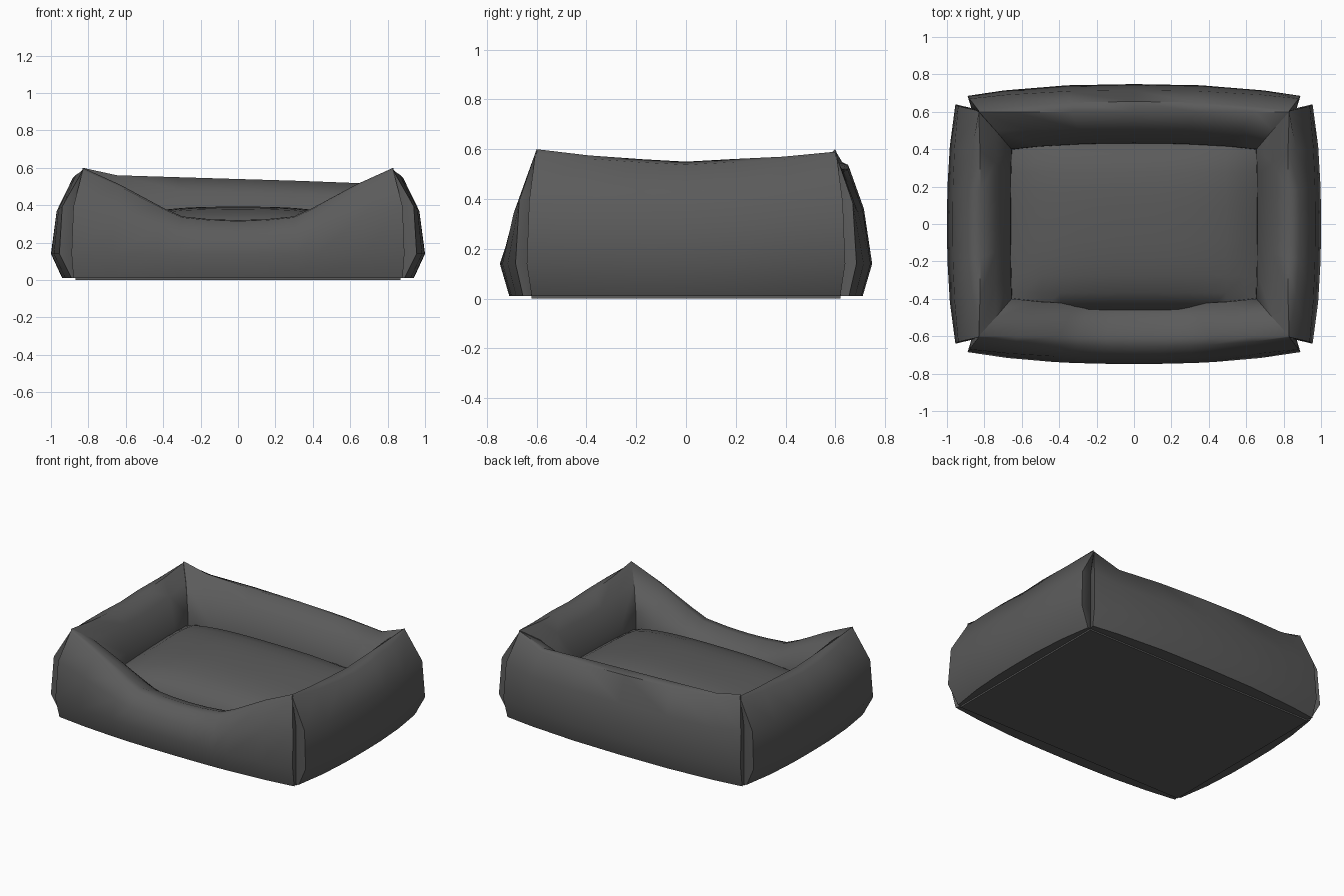
import bpy, bmesh, math

if "Cube" in bpy.data.objects:
    bpy.data.objects.remove(bpy.data.objects["Cube"])

mat = bpy.data.materials.new("charcoal fabric")
mat.diffuse_color = (0.105, 0.105, 0.105, 1)
mat.use_nodes = True
mat.node_tree.nodes["Principled BSDF"].inputs["Base Color"].default_value = mat.diffuse_color


def finish(name, bm):
    bmesh.ops.remove_doubles(bm, verts=bm.verts, dist=0.0005)
    bmesh.ops.recalc_face_normals(bm, faces=bm.faces)
    me = bpy.data.meshes.new(name)
    bm.to_mesh(me)
    bm.free()
    ob = bpy.data.objects.new(name, me)
    bpy.context.collection.objects.link(ob)
    me.materials.append(mat)
    bpy.ops.object.select_all(action='DESELECT')
    ob.select_set(True)
    bpy.context.view_layer.objects.active = ob
    bpy.ops.object.shade_smooth_by_angle(angle=math.radians(55))
    return ob


# Bolster profile points: (half length, outward at middle, outward at end, height)
# height > 1 means fixed height (value - 1), otherwise a fraction between 0.14 and the top
LONG = [(.88, .71, .655, 1.01), (.89, .748, .685, 1.14), (.88, .715, .67, .55),
        (.83, .655, .605, .97), (.83, .60, .60, 1.0), (.74, .51, .50, .82),
        (.655, .432, .40, .48), (.65, .43, .395, 1.2), (.70, .47, .45, 1.01)]
SIDE = [(.62, .94, .89, 1.01), (.64, 1.0, .955, 1.14), (.63, .97, .94, .55),
        (.605, .885, .83, .97), (.60, .82, .83, 1.0), (.50, .74, .74, .82),
        (.40, .66, .655, .48), (.395, .655, .65, 1.2), (.45, .70, .70, 1.01)]
SEAM_LONG, SEAM_SIDE = (.87, .62), (.62, .87)


def bolster(name, profile, seam, tops, place):
    bm = bmesh.new()
    rings = []

    def ring(s, top, pinch=False):
        verts = []
        for i, (a, dm, de, h) in enumerate(profile):
            f = abs(s) ** 2.5
            along, d = a * s, dm + (de - dm) * f
            if pinch and i < 3:
                along, d = math.copysign(seam[0], s), seam[1]
            z = h - 1 if h > 1 else .14 + (top - .14) * h
            verts.append(bm.verts.new(place(along, d, z)))
        rings.append(verts)

    # pinched seam rings close both ends
    ring(tops[0][0], tops[0][1], True)
    for s, top in tops:
        ring(s, top)
    ring(tops[-1][0], tops[-1][1], True)
    n = len(profile)
    for r0, r1 in zip(rings, rings[1:]):
        for i in range(n):
            j = (i + 1) % n
            q = [r0[i], r0[j], r1[j], r1[i]]
            bm.faces.new(q)
    bm.faces.new(rings[0])
    bm.faces.new(rings[-1])
    bmesh.ops.dissolve_degenerate(bm, dist=0.0005, edges=bm.edges)
    return finish(name, bm)


half = [(.18, .325), (.36, .34), (.48, .385), (.76, .51), (1, .6)]
front_tops = [(-s, t) for s, t in reversed(half)] + [(0, .32)] + half
back_tops = [(-1, .6), (-.78, .56), (-.4, .55), (0, .54), (.4, .53), (.78, .518), (1, .585)]
side_tops = [(-1, .6), (-.65, .575), (-.3, .56), (0, .55), (.3, .56), (.65, .57), (1, .59)]

bolster("front_bolster", LONG, SEAM_LONG, front_tops, lambda a, d, z: (a, -d, z))
bolster("back_bolster", LONG, SEAM_LONG, back_tops, lambda a, d, z: (a, d, z))
bolster("left_bolster", SIDE, SEAM_SIDE, side_tops, lambda a, d, z: (-d, a, z))
bolster("right_bolster", SIDE, SEAM_SIDE, side_tops, lambda a, d, z: (d, a, z))

# Domed cushion
bm = bmesh.new()
bmesh.ops.create_grid(bm, x_segments=14, y_segments=10, size=1)
for v in bm.verts:
    u, w = v.co.x, v.co.y
    dome = (1 - abs(u) ** 3) * (1 - abs(w) ** 3)
    v.co = (u * .69, w * .46, .27 + .12 * dome ** .7 + .015 * w)
edges = [e for e in bm.edges if e.is_boundary]
new = bmesh.ops.extrude_edge_only(bm, edges=edges)["geom"]
for v in new:
    if isinstance(v, bmesh.types.BMVert):
        v.co.z = .04
finish("cushion", bm)

# Base panel
bm = bmesh.new()
bmesh.ops.create_cube(bm, size=1)
for v in bm.verts:
    v.co = (v.co.x * 1.74, v.co.y * 1.24, .03 + v.co.z * .06)
finish("base_panel", bm)
